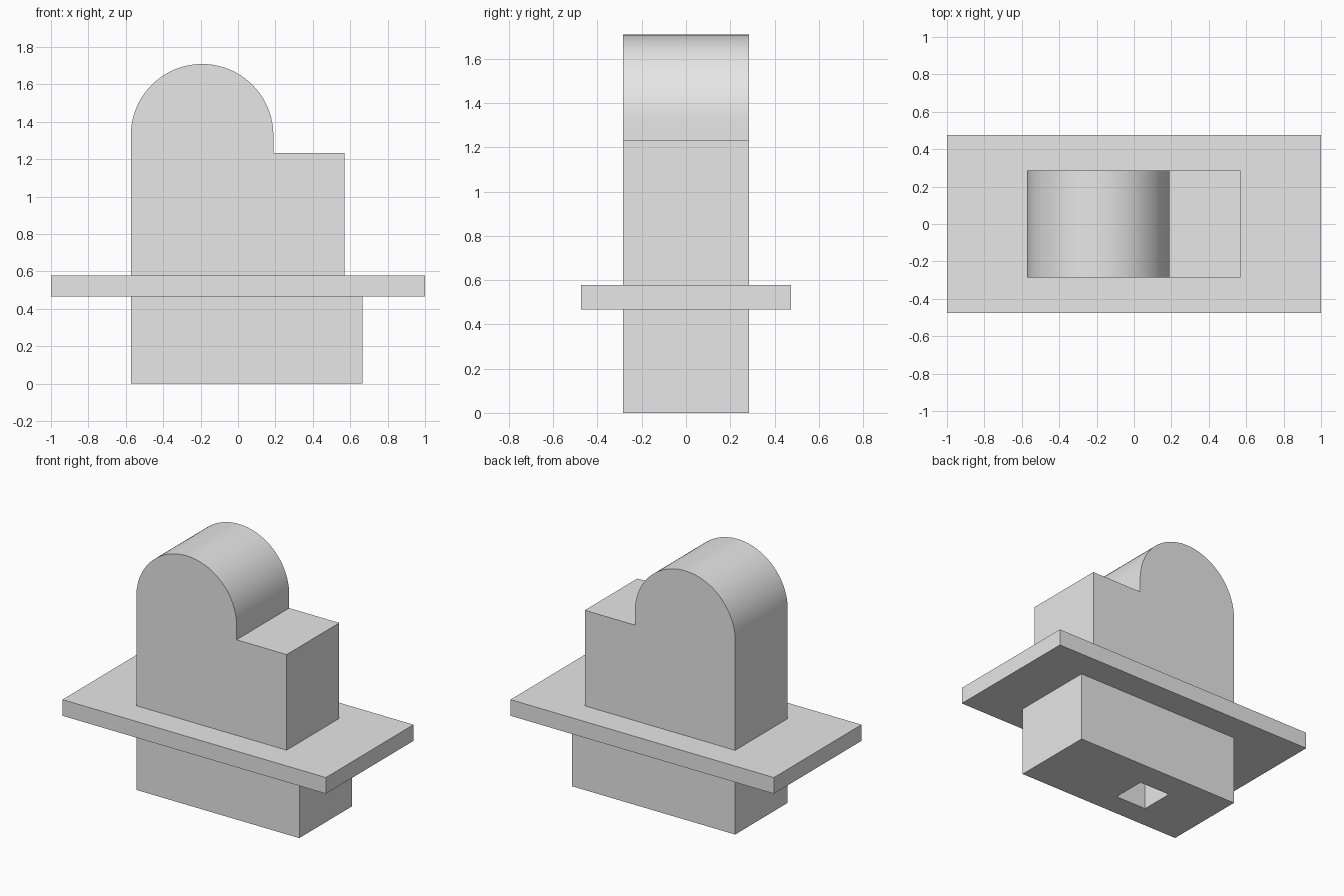
import bpy
import bmesh
from math import pi, cos, sin, radians

if "Cube" in bpy.data.objects:
    bpy.data.objects.remove(bpy.data.objects["Cube"], do_unlink=True)

# One plain grey for the whole model
grey = bpy.data.materials.new("plain grey")
grey.use_nodes = True
grey.diffuse_color = (0.8, 0.8, 0.8, 1)
grey.node_tree.nodes["Principled BSDF"].inputs["Base Color"].default_value = (0.8, 0.8, 0.8, 1)


def prism(name, profile, y0, y1):
    """Extrude an x-z outline from y0 to y1."""
    bm = bmesh.new()
    face = bm.faces.new([bm.verts.new((x, y0, z)) for x, z in profile])
    ext = bmesh.ops.extrude_face_region(bm, geom=[face])
    moved = [g for g in ext["geom"] if isinstance(g, bmesh.types.BMVert)]
    bmesh.ops.translate(bm, verts=moved, vec=(0, y1 - y0, 0))
    bmesh.ops.recalc_face_normals(bm, faces=bm.faces)
    mesh = bpy.data.meshes.new(name)
    bm.to_mesh(mesh)
    bm.free()
    mesh.materials.append(grey)
    obj = bpy.data.objects.new(name, mesh)
    bpy.context.collection.objects.link(obj)
    return obj


def box(name, x0, x1, y0, y1, z0, z1):
    return prism(name, [(x0, z0), (x1, z0), (x1, z1), (x0, z1)], y0, y1)


LEFT, DEPTH = -0.573, 0.285
PLATE_LOW, PLATE_TOP = 0.467, 0.578

# Flange plate
box("flange_plate", -1, 1, -0.475, 0.475, PLATE_LOW, PLATE_TOP)

# Lower block with a square socket in its underside
base = box("lower_block", LEFT, 0.665, -DEPTH, DEPTH, 0, PLATE_LOW)
cutter = box("socket_cutter", -0.195, 0.035, -0.125, 0.105, -0.1, 0.4)
cutter.hide_render = True
cutter.display_type = 'WIRE'
cut = base.modifiers.new("socket", 'BOOLEAN')
cut.operation = 'DIFFERENCE'
cut.solver = 'EXACT'
cut.object = cutter
bpy.context.view_layer.objects.active = base
base.select_set(True)
bpy.ops.object.modifier_apply(modifier="socket")
base.select_set(False)
bpy.data.objects.remove(cutter, do_unlink=True)

# Upper body: rounded tower with a lower step beside it
radius, segments = 0.381, 48
centre_x, centre_z, step_z = LEFT + radius, 1.328, 1.234
outline = [(LEFT, PLATE_TOP), (0.569, PLATE_TOP), (0.569, step_z),
           (centre_x + radius, step_z)]
for i in range(segments + 1):
    a = pi * i / segments
    outline.append((centre_x + radius * cos(a), centre_z + radius * sin(a)))
body = prism("arched_body", outline, -DEPTH, DEPTH)
bpy.context.view_layer.objects.active = body
body.select_set(True)
bpy.ops.object.shade_smooth_by_angle(angle=radians(30))
